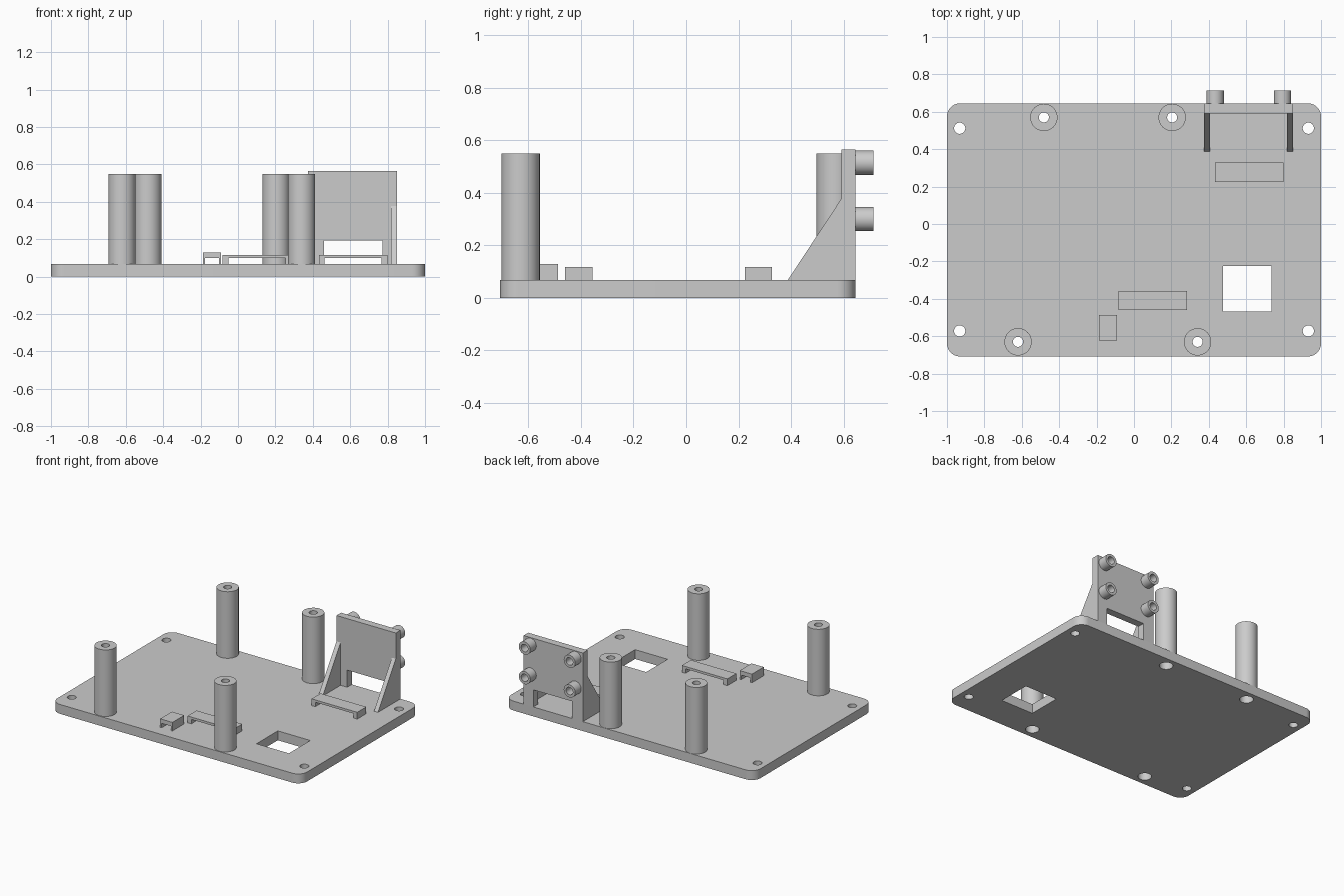
import bpy, bmesh, math

cube = bpy.data.objects.get("Cube")
if cube:
    bpy.data.objects.remove(cube, do_unlink=True)

# Single plastic colour
grey = bpy.data.materials.new("light_grey_plastic")
grey.use_nodes = True
colour = (0.6, 0.6, 0.6, 1)
grey.diffuse_color = colour
grey.node_tree.nodes["Principled BSDF"].inputs["Base Color"].default_value = colour


def circle(u, v, r, n=40):
    return [(u + r * math.cos(2 * math.pi * i / n), v + r * math.sin(2 * math.pi * i / n)) for i in range(n)]


def rect(u0, u1, v0, v1):
    return [(u0, v0), (u1, v0), (u1, v1), (u0, v1)]


def rounded_rect(u0, u1, v0, v1, r, n=10):
    centres = [(u1 - r, v1 - r), (u0 + r, v1 - r), (u0 + r, v0 + r), (u1 - r, v0 + r)]
    points = []
    for k, (cu, cv) in enumerate(centres):
        for i in range(n + 1):
            a = math.pi / 2 * (k + i / n)
            points.append((cu + r * math.cos(a), cv + r * math.sin(a)))
    return points


# Each axis maps profile (u, v) and depth w to x, y, z
AXES = {
    "X": lambda u, v, w: (w, u, v),
    "Y": lambda u, v, w: (u, w, v),
    "Z": lambda u, v, w: (u, v, w),
}


def extrude(name, loops, axis, start, end):
    """Extrude an outline, with further loops as holes, along an axis."""
    curve = bpy.data.curves.new(name + "_profile", "CURVE")
    curve.dimensions = "2D"
    curve.fill_mode = "BOTH"
    curve.extrude = (end - start) / 2
    for loop in loops:
        spline = curve.splines.new("POLY")
        spline.points.add(len(loop) - 1)
        for point, (u, v) in zip(spline.points, loop):
            point.co = (u, v, 0, 1)
        spline.use_cyclic_u = True
    helper = bpy.data.objects.new(name + "_profile", curve)
    bpy.context.collection.objects.link(helper)
    graph = bpy.context.evaluated_depsgraph_get()
    mesh = bpy.data.meshes.new_from_object(helper.evaluated_get(graph))
    bpy.data.objects.remove(helper, do_unlink=True)
    bpy.data.curves.remove(curve)
    mesh.name = name

    bm = bmesh.new()
    bm.from_mesh(mesh)
    middle = (start + end) / 2
    for vert in bm.verts:
        vert.co = AXES[axis](vert.co.x, vert.co.y, vert.co.z + middle)
    bmesh.ops.remove_doubles(bm, verts=bm.verts, dist=0.0001)
    bmesh.ops.recalc_face_normals(bm, faces=bm.faces)
    bm.to_mesh(mesh)
    bm.free()

    mesh.materials.clear()
    mesh.materials.append(grey)
    obj = bpy.data.objects.new(name, mesh)
    bpy.context.collection.objects.link(obj)
    bpy.ops.object.select_all(action="DESELECT")
    obj.select_set(True)
    bpy.context.view_layer.objects.active = obj
    bpy.ops.object.shade_smooth_by_angle(angle=math.radians(30))
    return obj


TOP = 0.068
BACK = 0.645
posts = {
    "back_right": (-0.482, 0.57),
    "back_left": (0.204, 0.57),
    "front_right": (-0.62, -0.63),
    "front_left": (0.34, -0.63),
}

# Base plate with corner holes, post counterbores and a cable opening
loops = [rounded_rect(-1, 1, -0.708, BACK, 0.07), rect(0.476, 0.736, -0.468, -0.224)]
loops += [circle(x, y, 0.03) for x in (-0.932, 0.932) for y in (0.512, -0.572)]
loops += [circle(x, y, 0.045) for x, y in posts.values()]
extrude("base_plate", loops, "Z", 0, TOP)

# Hollow standoff posts
for label, (x, y) in posts.items():
    extrude(label + "_post", [circle(x, y, 0.073), circle(x, y, 0.027)], "Z", TOP, 0.55)

# Upright bracket wall with an opening at its foot
wall = [(0.375, TOP), (0.46, TOP), (0.46, 0.192), (0.772, 0.192),
        (0.772, TOP), (0.85, TOP), (0.85, 0.565), (0.375, 0.565)]
extrude("bracket_wall", [wall], "Y", 0.592, BACK)

# Triangular braces in front of the wall
brace = [(0.388, TOP), (0.592, TOP), (0.592, 0.378)]
for label, x in (("right", 0.375), ("left", 0.818)):
    extrude(label + "_brace", [brace], "X", x, x + 0.032)

# Hollow bosses behind the wall
for side, x in (("right", 0.434), ("left", 0.794)):
    for level, z in (("lower", 0.3), ("upper", 0.515)):
        extrude(f"{level}_{side}_boss", [circle(x, z, 0.046), circle(x, z, 0.027)], "Y", BACK, 0.714)


# Cable bridges: low arches on the plate
def bridge(name, x0, x1, y0, y1, height, leg):
    arch = [(x0, TOP), (x0 + leg, TOP), (x0 + leg, 0.1), (x1 - leg, 0.1),
            (x1 - leg, TOP), (x1, TOP), (x1, height), (x0, height)]
    extrude(name, [arch], "Y", y0, y1)


bridge("back_cable_bridge", 0.432, 0.798, 0.225, 0.328, 0.117, 0.03)
bridge("front_cable_bridge", -0.082, 0.284, -0.46, -0.357, 0.117, 0.03)
bridge("small_cable_bridge", -0.188, -0.09, -0.622, -0.487, 0.13, 0.012)
